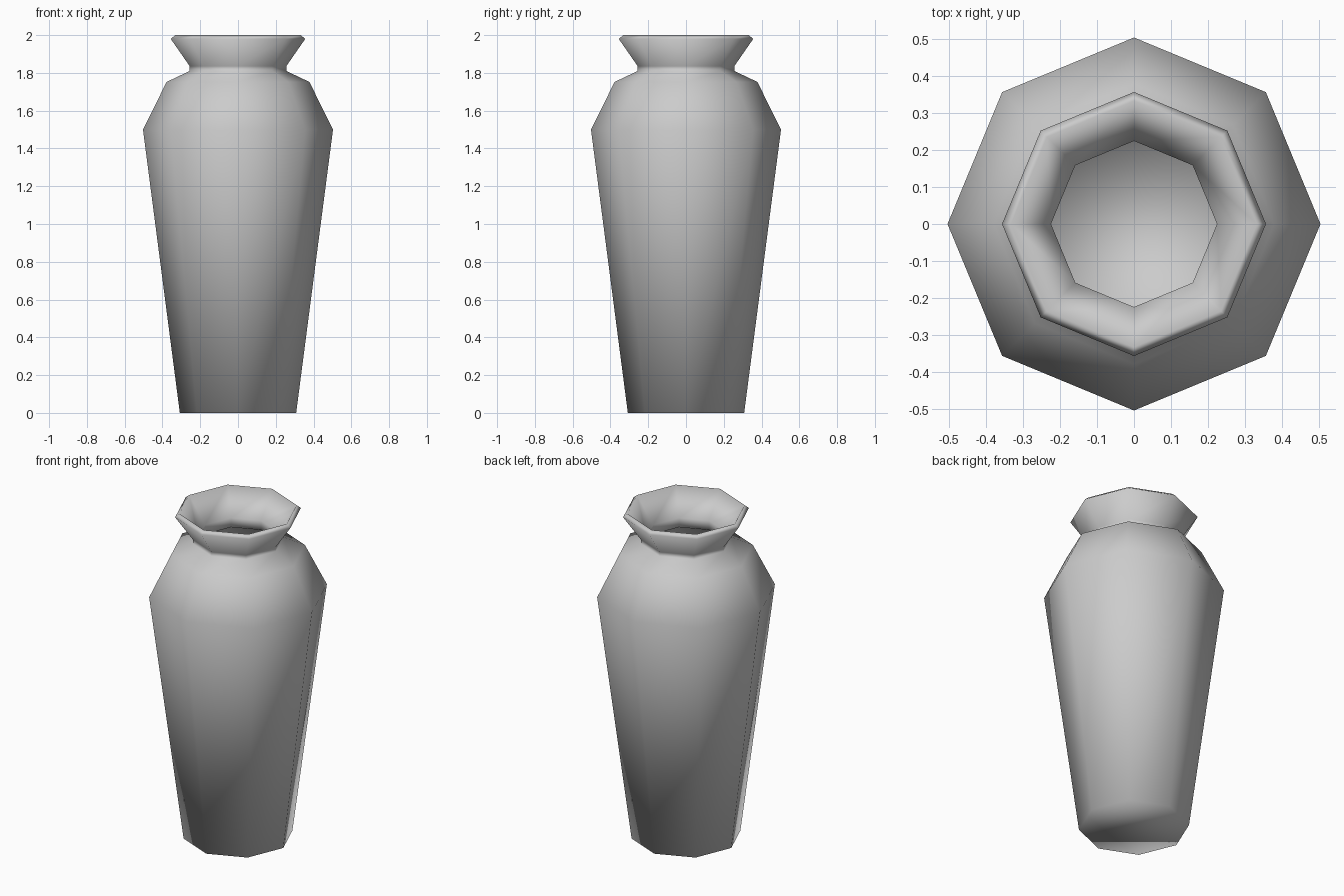
import bpy, bmesh
from math import cos, sin, pi

if "Cube" in bpy.data.objects:
    bpy.data.objects.remove(bpy.data.objects["Cube"])

SIDES = 8

# Half section (radius, height): outside from base to lip, then inside down to floor
profile = [
    (0.308, 0.0), (0.503, 1.5), (0.378, 1.752), (0.256, 1.81), (0.256, 1.836),
    (0.356, 1.98), (0.332, 2.0),
    (0.224, 1.845), (0.224, 1.788), (0.353, 1.727), (0.47, 1.497), (0.278, 0.03),
]

# Lathe the section into an eight-sided hollow vase
bm = bmesh.new()
rings = []
for r, z in profile:
    rings.append([bm.verts.new((r * cos(2 * pi * i / SIDES), r * sin(2 * pi * i / SIDES), z))
                  for i in range(SIDES)])
for lower, upper in zip(rings, rings[1:]):
    for i in range(SIDES):
        j = (i + 1) % SIDES
        bm.faces.new((lower[i], lower[j], upper[j], upper[i]))

# Underside and inner floor
bm.faces.new(rings[0][::-1])
bm.faces.new(rings[-1])
bmesh.ops.recalc_face_normals(bm, faces=bm.faces[:])
for f in bm.faces:
    f.smooth = True

mesh = bpy.data.meshes.new("vase")
bm.to_mesh(mesh)
bm.free()
vase = bpy.data.objects.new("vase", mesh)
bpy.context.collection.objects.link(vase)
